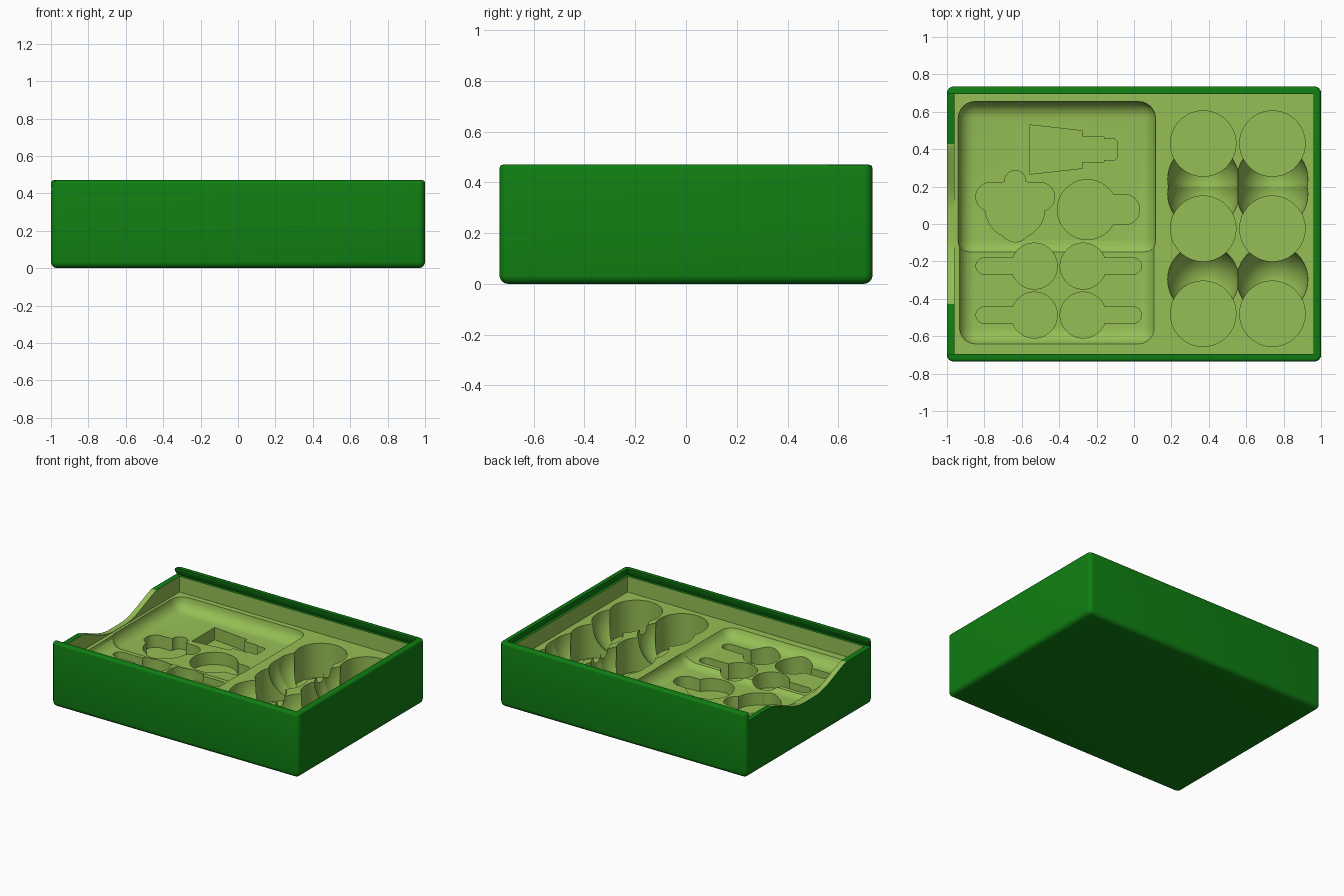
import bpy, bmesh, math

old = bpy.data.objects.get("Cube")
if old:
    bpy.data.objects.remove(old, do_unlink=True)


def material(name, rgb):
    m = bpy.data.materials.new(name)
    m.use_nodes = True
    m.diffuse_color = (*rgb, 1)
    bsdf = next(n for n in m.node_tree.nodes if n.type == 'BSDF_PRINCIPLED')
    bsdf.inputs["Base Color"].default_value = (*rgb, 1)
    return m


DARK = material("dark green", (0.005, 0.21, 0.006))
LIGHT = material("light green", (0.30, 0.52, 0.09))


def finish(bm, name, mat):
    bmesh.ops.recalc_face_normals(bm, faces=bm.faces)
    me = bpy.data.meshes.new(name)
    bm.to_mesh(me)
    bm.free()
    me.materials.append(mat)
    ob = bpy.data.objects.new(name, me)
    bpy.context.scene.collection.objects.link(ob)
    return ob


def loft(name, rings, mat):
    """Closed solid through rings of equal length."""
    bm = bmesh.new()
    loops = [[bm.verts.new(p) for p in ring] for ring in rings]
    n = len(loops[0])
    for a, b in zip(loops, loops[1:]):
        for i in range(n):
            j = (i + 1) % n
            bm.faces.new((a[i], a[j], b[j], b[i]))
    bm.faces.new(loops[0][::-1])
    bm.faces.new(loops[-1])
    return finish(bm, name, mat)


def rect(x0, x1, y, z):
    return [(x0, -y, z), (x1, -y, z), (x1, y, z), (x0, y, z)]


def rounded_box(name, lo, hi, radius, top_radius, mat, seg=6):
    """Box with rounded uprights and base, and an optional softer top rim."""
    bm = bmesh.new()
    bmesh.ops.create_cube(bm, size=1)
    for v in bm.verts:
        v.co = [lo[k] + (v.co[k] + 0.5) * (hi[k] - lo[k]) for k in range(3)]

    def top_edges():
        return [e for e in bm.edges if all(v.co.z > hi[2] - 1e-4 for v in e.verts)]

    top = set(top_edges())
    bmesh.ops.bevel(bm, geom=[e for e in bm.edges if e not in top], offset=radius,
                    segments=seg, profile=0.5, affect='EDGES')
    if top_radius:
        bmesh.ops.bevel(bm, geom=top_edges(), offset=top_radius,
                        segments=3, profile=0.5, affect='EDGES')
    return finish(bm, name, mat)


def prism(name, pts, z0, z1=0.4):
    return loft(name, [[(x, y, z) for x, y in pts] for z in (z0, z1)], LIGHT)


def capsule(name, xa, xb, y, r, z0, n=48):
    pts = []
    for i in range(n):
        a = (i + 0.5) * math.tau / n
        pts.append(((xb if math.cos(a) > 0 else xa) + r * math.cos(a), y + r * math.sin(a)))
    return prism(name, pts, z0)


def scoop(x, y):
    bm = bmesh.new()
    bmesh.ops.create_uvsphere(bm, u_segments=40, v_segments=24, radius=0.19)
    for v in bm.verts:
        v.co = (v.co.x + x, v.co.y + y, v.co.z * 1.25 + FLOOR)
    return finish(bm, "finger_scoop", LIGHT)


FLOOR, UPPER, LOWER, DEEP, WELL = 0.30, 0.21, 0.235, 0.12, 0.05

box = rounded_box("storage_box", (-1, -0.735, 0), (1, 0.735, 0.47), 0.035, 0.015, DARK)
cutters = []

# Main cavity above the insert
cutters.append(loft("cavity", [rect(-0.96, 0.96, 0.695, z) for z in (FLOOR, 0.43)], LIGHT))

# Dovetail channel for a sliding lid, open on one end
cutters.append(loft("lid_channel", [rect(-1.1, 0.98, 0.715, 0.415),
                                    rect(-1.1, 0.96, 0.695, 0.455),
                                    rect(-1.1, 0.96, 0.695, 0.55)], DARK))

# Smooth dip in the open end wall
dip = []
for i in range(41):
    y = -0.54 + 1.08 * i / 40
    t = min(1, max(0, (abs(y) - 0.06) / 0.48))
    dip.append((y, FLOOR + 0.002 + 0.065 * (1 - math.cos(math.pi * t))))
dip += [(0.54, 0.5), (-0.54, 0.5)]
cutters.append(loft("wall_dip", [[(x, y, z) for y, z in dip] for x in (-1.1, -0.945)], LIGHT))

# Two-level shallow tray
cutters.append(rounded_box("upper_tray", (-0.94, -0.178, UPPER), (0.115, 0.655, 0.6), 0.09, 0, LIGHT))
cutters.append(rounded_box("lower_tray", (-0.937, -0.645, LOWER), (0.112, 0.3, 0.6), 0.09, 0, LIGHT))

# Stepped wedge recess, mirrored about its own axis
half = [(-0.56, 0.132), (-0.275, 0.1), (-0.275, 0.067), (-0.16, 0.067),
        (-0.16, 0.057), (-0.105, 0.057), (-0.088, 0.042)]
cutters.append(prism("wedge_recess", [(x, 0.398 + h) for x, h in half]
                     + [(x, 0.398 - h) for x, h in reversed(half)], DEEP))

# Lobed recess: arms, body, head and foot
for xa, xb, y, r in ((-0.77, -0.5, 0.145, 0.076), (-0.635, -0.635, 0.08, 0.158),
                     (-0.635, -0.635, 0.23, 0.056), (-0.635, -0.635, -0.014, 0.082)):
    cutters.append(capsule("lobed_recess", xa, xb, y, r, DEEP))

# Round recess with a short neck
cutters.append(capsule("round_recess", -0.25, -0.25, 0.077, 0.16, DEEP))
cutters.append(capsule("round_recess_neck", -0.25, -0.05, 0.077, 0.08, DEEP))

# Four paddle recesses, handles pointing outward
for y in (-0.225, -0.487):
    for cx, end in ((-0.533, -0.802), (-0.272, -0.003)):
        cutters.append(capsule("paddle_head", cx, cx, y, 0.123, DEEP))
        cutters.append(capsule("paddle_handle", min(cx, end), max(cx, end), y, 0.043, DEEP))

# Six deep round wells with finger scoops
for x in (0.37, 0.74):
    for y in (0.24, 0.16, -0.297):
        cutters.append(scoop(x, y))
    for y in (0.43, -0.025, -0.48):
        cutters.append(capsule("well", x, x, y, 0.175, WELL, 64))

# Carve everything out of the box
bpy.ops.object.select_all(action='DESELECT')
bpy.context.view_layer.objects.active = box
box.select_set(True)
for c in cutters:
    mod = box.modifiers.new(c.name, 'BOOLEAN')
    mod.operation = 'DIFFERENCE'
    mod.solver = 'EXACT'
    mod.material_mode = 'TRANSFER'
    mod.object = c
    bpy.ops.object.modifier_apply(modifier=mod.name)
    bpy.data.objects.remove(c, do_unlink=True)

bpy.ops.object.shade_smooth_by_angle(angle=math.radians(30))
